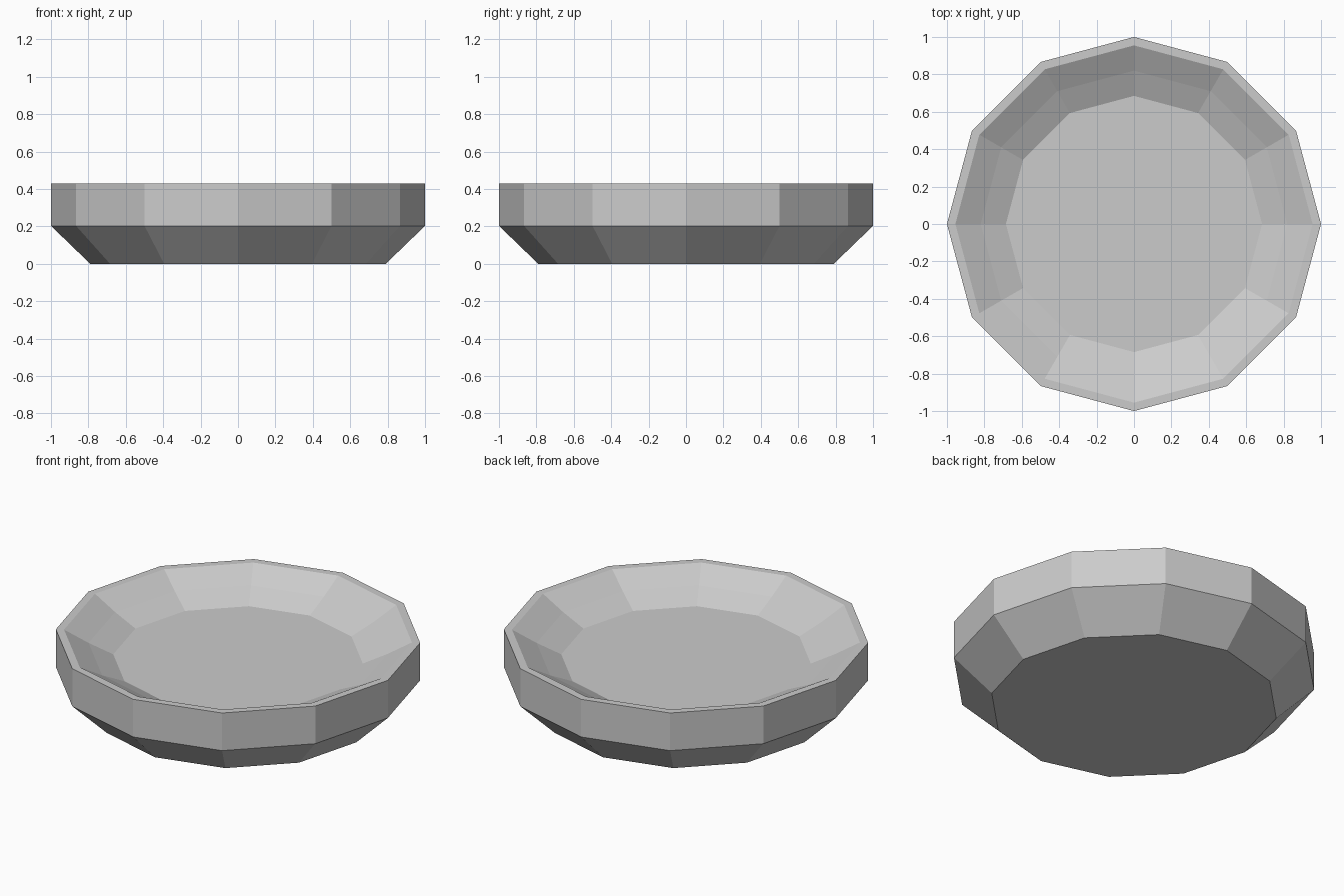
import bpy
import bmesh
from math import cos, sin, tau

cube = bpy.data.objects.get("Cube")
if cube:
    bpy.data.objects.remove(cube, do_unlink=True)

SIDES = 12

# Plain grey material
grey = bpy.data.materials.new("plain grey")
grey.use_nodes = True
colour = (0.6, 0.6, 0.6, 1)
grey.diffuse_color = colour
grey.node_tree.nodes["Principled BSDF"].inputs["Base Color"].default_value = colour

# Dish profile as (radius, height): underside, outer wall, rim, sloping inside, floor
profile = [(0.79, 0), (1, 0.203), (1, 0.43), (0.955, 0.43), (0.82, 0.355), (0.685, 0.292)]

bm = bmesh.new()
rings = [[bm.verts.new((r * cos(tau * i / SIDES), r * sin(tau * i / SIDES), z))
          for i in range(SIDES)] for r, z in profile]

# Bands between neighbouring rings
for lower, upper in zip(rings, rings[1:]):
    for i in range(SIDES):
        j = (i + 1) % SIDES
        bm.faces.new((lower[i], lower[j], upper[j], upper[i]))

# Base and inner floor
bm.faces.new(rings[0][::-1])
bm.faces.new(rings[-1])

mesh = bpy.data.meshes.new("shallow_dish")
bm.to_mesh(mesh)
bm.free()
mesh.materials.append(grey)
dish = bpy.data.objects.new("shallow_dish", mesh)
bpy.context.collection.objects.link(dish)
